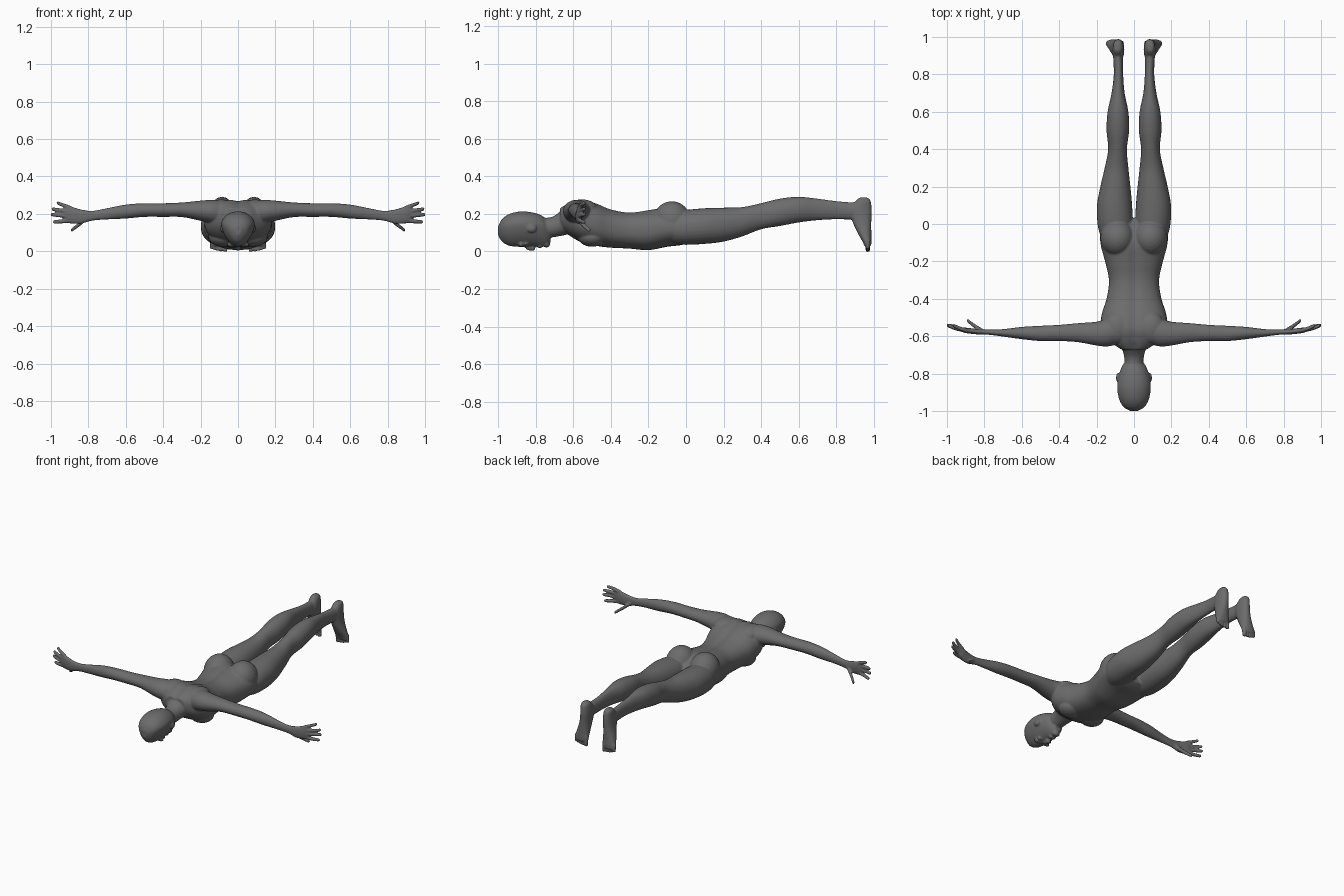
import bpy, bmesh, math
from mathutils import Vector, Matrix

cube = bpy.data.objects.get("Cube")
if cube:
    bpy.data.objects.remove(cube, do_unlink=True)

skin = bpy.data.materials.new("dark grey")
skin.use_nodes = True
GREY = (0.15, 0.15, 0.15, 1)
skin.diffuse_color = GREY
bsdf = skin.node_tree.nodes["Principled BSDF"]
bsdf.inputs["Base Color"].default_value = GREY
bsdf.inputs["Roughness"].default_value = 0.7

bm = bmesh.new()


def smooth_sections(secs, steps=4):
    """Catmull-Rom interpolation of section tuples."""
    out = []
    for i in range(len(secs) - 1):
        quad = [secs[max(0, i - 1)], secs[i], secs[i + 1], secs[min(len(secs) - 1, i + 2)]]
        for k in range(steps):
            t = k / steps
            out.append([0.5 * (2 * b + (c - a) * t + (2 * a - 5 * b + 4 * c - d) * t * t
                               + (3 * b - a - 3 * c + d) * t ** 3) for a, b, c, d in zip(*quad)])
    return out + [list(secs[-1])]


def loft(axis, secs, side=1, power=2.0, taper=0.0, groove=0.0, n=28):
    """Sections (t, a0, a1, b0, b1) along an axis; a and b are the other two axes in order."""
    rings = []
    for t, a0, a1, b0, b1 in smooth_sections(secs):
        ring = []
        for k in range(n):
            ang = 2 * math.pi * k / n
            c, s = math.cos(ang), math.sin(ang)
            c = math.copysign(abs(c) ** (2 / power), c)
            s = math.copysign(abs(s) ** (2 / power), s)
            a = (a0 + a1) / 2 + (a1 - a0) / 2 * c * (1 + taper * (s - 0.4 if s < 0.4 else 0))
            b = (b0 + b1) / 2 + (b1 - b0) / 2 * s
            b -= groove * max(s, 0) * math.exp(-(a / 0.022) ** 2)
            co = [a, b]
            co.insert("xyz".index(axis), t)
            ring.append(bm.verts.new((co[0] * side, co[1], co[2])))
        rings.append(ring)
    faces = [bm.faces.new(rings[0]), bm.faces.new(rings[-1][::-1])]
    for r, q in zip(rings, rings[1:]):
        for k in range(n):
            faces.append(bm.faces.new((r[k], q[k], q[(k + 1) % n], r[(k + 1) % n])))
    bmesh.ops.recalc_face_normals(bm, faces=faces)


def ball(center, radii):
    m = Matrix.Translation(Vector(center)) @ Matrix.Diagonal((*radii, 1))
    bmesh.ops.create_uvsphere(bm, u_segments=24, v_segments=14, radius=1, matrix=m)


def digit(axis, start, mid, end, r, side):
    """Round-tipped finger or toe through three points."""
    i = "xyz".index(axis)
    start, mid, end = Vector(start), Vector(mid), Vector(end)
    near = mid.lerp(end, 0.8)
    secs = []
    for p, k in ((start, 1), (mid, 1), (near, 0.9), (mid.lerp(end, 0.94), 0.65), (end, 0.2)):
        a, b = [p[j] for j in range(3) if j != i]
        secs.append((p[i], a - r * k, a + r * k, b - r * k, b + r * k))
    loft(axis, secs, side, n=14)


def centred(rows):
    """Rows (y, half width, low z, high z) to symmetric sections."""
    return [(y, -w, w, lo, hi) for y, w, lo, hi in rows]


# Torso with a shallow spine groove
loft("y", centred([
    (-.67, .07, .13, .235), (-.62, .14, .085, .262), (-.56, .178, .05, .277),
    (-.48, .172, .03, .258), (-.40, .147, .02, .226), (-.30, .134, .015, .21),
    (-.20, .155, .007, .222), (-.10, .18, .025, .235), (-.02, .175, .035, .205),
    (.03, .12, .06, .16)]), power=2.35, groove=.01, n=48)

# Neck
loft("y", centred([
    (-.82, .048, .09, .185), (-.73, .051, .075, .18), (-.68, .06, .08, .205),
    (-.63, .085, .09, .25), (-.58, .10, .10, .262)]))

# Head, narrowing towards the face
loft("y", centred([
    (-1.0, .02, .085, .135), (-.98, .058, .052, .172), (-.94, .084, .03, .2),
    (-.88, .096, .024, .213), (-.82, .09, .026, .208), (-.77, .073, .025, .192),
    (-.742, .055, .028, .165), (-.722, .03, .045, .12)]), power=2.15, taper=.28, n=40)
ball((0, -.83, .028), (.013, .03, .024))      # nose
ball((0, -.815, .018), (.018, .012, .016))    # nose tip
ball((0, -.778, .027), (.026, .013, .01))     # lips
ball((0, -.742, .038), (.026, .018, .018))    # chin

for side in (1, -1):
    # Face and back masses
    ball((side * .034, -.878, .036), (.026, .012, .012))   # brow
    ball((side * .034, -.852, .042), (.017, .012, .012))   # eye
    ball((side * .084, -.822, .122), (.012, .026, .022))   # ear
    ball((side * .08, -.50, .075), (.078, .075, .05))      # chest
    ball((side * .09, -.555, .225), (.075, .085, .052))    # shoulder blade
    ball((side * .088, -.075, .165), (.092, .1, .102))     # buttock

    # Arm and palm
    loft("x", [
        (.08, -.64, -.50, .14, .27), (.14, -.655, -.505, .15, .275), (.20, -.65, -.522, .163, .271),
        (.30, -.632, -.53, .183, .261), (.40, -.626, -.539, .184, .257), (.50, -.626, -.544, .184, .257),
        (.60, -.616, -.55, .175, .25), (.70, -.602, -.562, .17, .231), (.78, -.592, -.564, .163, .217),
        (.84, -.59, -.561, .147, .225), (.90, -.583, -.554, .149, .241),
        (.925, -.574, -.557, .16, .232)], side)

    # Fingers and thumb
    for base, tip in (((.89, .23), (.97, .26)), ((.9, .21), (.998, .227)),
                      ((.9, .188), (1.003, .197)), ((.89, .164), (.99, .157))):
        mid = [(b + t) / 2 for b, t in zip(base, tip)]
        digit("x", (base[0], -.569, base[1]), (mid[0], -.559, mid[1]), (tip[0], -.54, tip[1]), .0115, side)
    digit("x", (.805, -.574, .18), (.85, -.547, .143), (.895, -.512, .11), .0125, side)

    # Leg
    loft("y", [
        (-.12, .02, .15, .05, .18), (-.06, .01, .18, .04, .2), (0, .006, .195, .035, .22),
        (.10, .01, .198, .04, .23), (.20, .019, .18, .052, .233), (.30, .03, .157, .08, .236),
        (.40, .038, .138, .118, .257), (.50, .026, .147, .135, .281), (.60, .03, .141, .154, .291),
        (.70, .05, .12, .166, .281), (.80, .058, .108, .171, .268), (.88, .059, .111, .17, .262),
        (.94, .062, .112, .18, .265)], side, power=2.1)

    # Foot pointing down, sole to the rear
    loft("z", [
        (.287, .074, .1, .925, .965), (.27, .06, .112, .905, .983), (.22, .052, .116, .872, .989),
        (.16, .054, .122, .886, .987), (.10, .055, .137, .913, .987), (.05, .054, .151, .941, .988),
        (.03, .056, .15, .948, .985)], side, power=2.2)

    # Toes
    for x, r, tip in ((.068, .0135, -.003), (.091, .0105, -.001), (.109, .0105, .002),
                      (.126, .010, .007), (.142, .010, .013)):
        digit("z", (x, .967, .06), (x, .968, .03), (x, .968, tip), r, side)

mesh = bpy.data.meshes.new("body")
bm.to_mesh(mesh)
bm.free()
mesh.materials.append(skin)
body = bpy.data.objects.new("body", mesh)
bpy.context.collection.objects.link(body)

# Fuse all masses into one continuous skin
remesh = body.modifiers.new("fuse", 'REMESH')
remesh.mode = 'VOXEL'
remesh.voxel_size = 0.005
remesh.use_smooth_shade = True
relax = body.modifiers.new("relax", 'SMOOTH')
relax.factor = 0.5
relax.iterations = 6
